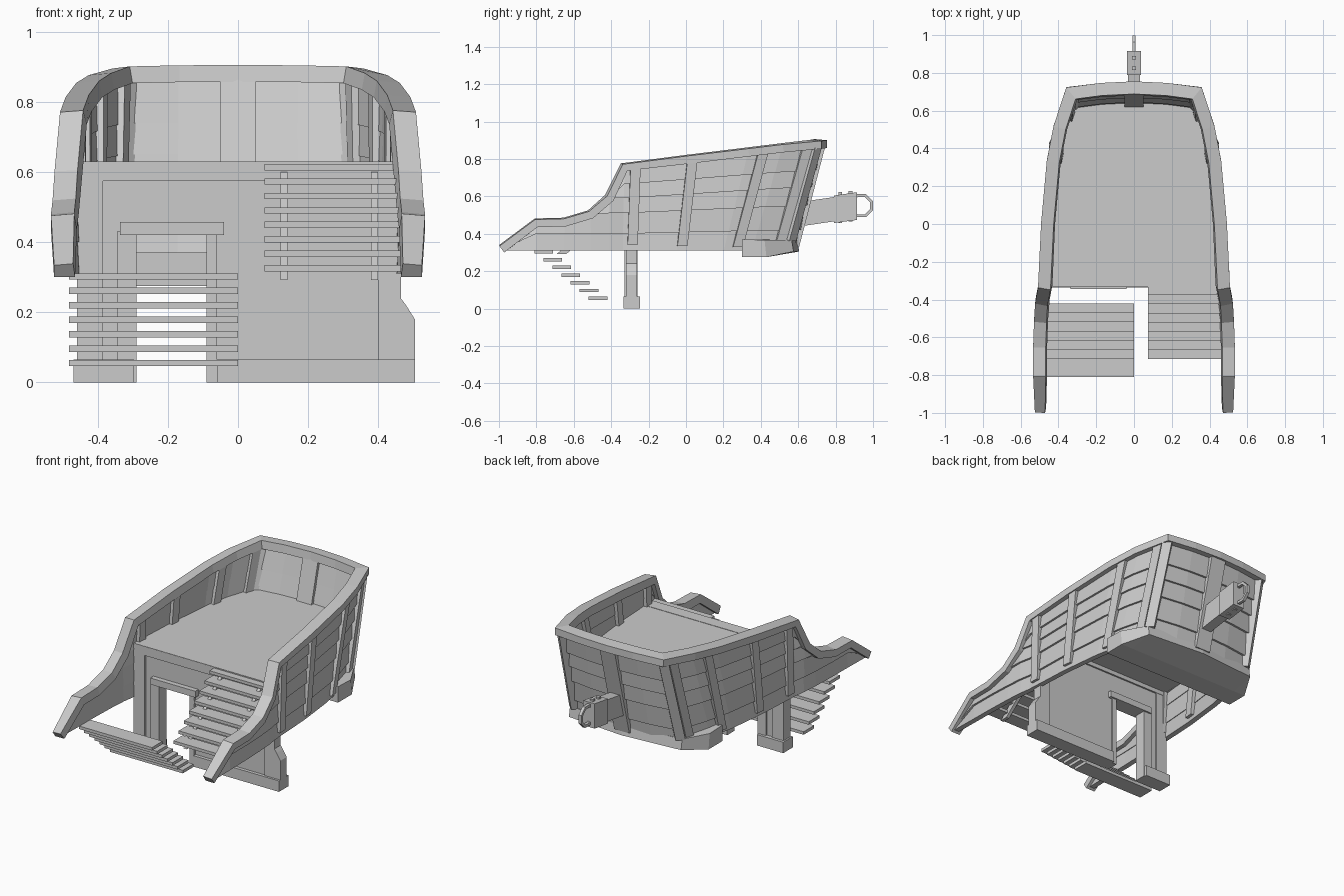
import bpy, bmesh, math
from mathutils import Vector

if "Cube" in bpy.data.objects:
    bpy.data.objects.remove(bpy.data.objects["Cube"])

mat = bpy.data.materials.new("weathered grey")
mat.diffuse_color = (0.6, 0.6, 0.6, 1)
mat.use_nodes = True
mat.node_tree.nodes["Principled BSDF"].inputs["Base Color"].default_value = mat.diffuse_color


def finish(name, bm):
    bmesh.ops.recalc_face_normals(bm, faces=bm.faces)
    me = bpy.data.meshes.new(name)
    bm.to_mesh(me)
    bm.free()
    me.materials.append(mat)
    ob = bpy.data.objects.new(name, me)
    bpy.context.collection.objects.link(ob)
    return ob


def loft(name, rings, closed=False):
    """Skin a row of equal cross-sections, capped at the ends."""
    bm = bmesh.new()
    vs = [[bm.verts.new(p) for p in r] for r in rings]
    k = len(rings[0])
    pairs = list(zip(vs, vs[1:])) + ([(vs[-1], vs[0])] if closed else [])
    for a, b in pairs:
        for i in range(k):
            j = (i + 1) % k
            bm.faces.new((a[i], a[j], b[j], b[i]))
    if not closed:
        bm.faces.new(vs[0])
        bm.faces.new(vs[-1])
    return finish(name, bm)


def box(name, x, y, z):
    return loft(name, [[(a, y[0], z[0]), (a, y[1], z[0]), (a, y[1], z[1]), (a, y[0], z[1])] for a in x])


def prism_xz(name, pts, y0, y1):
    return loft(name, [[(x, y, z) for x, z in pts] for y in (y0, y1)])


def prism_yz(name, pts, x0, x1):
    return loft(name, [[(x, y, z) for y, z in pts] for x in (x0, x1)])


# Hull stations from the low front tip to the stern centre: x, y, z at the rim, then x, y at the foot
BASE = 0.31
half = [(0.495, -0.985, 0.318, 0.495, -0.965), (0.497, -0.8, 0.457, 0.492, -0.8),
        (0.497, -0.65, 0.46, 0.49, -0.65), (0.492, -0.51, 0.502, 0.485, -0.51),
        (0.485, -0.41, 0.59, 0.478, -0.41), (0.47, -0.33, 0.755, 0.468, -0.34),
        (0.455, 0.0, 0.795, 0.453, -0.05), (0.425, 0.33, 0.835, 0.425, 0.2),
        (0.39, 0.51, 0.857, 0.395, 0.35), (0.33, 0.69, 0.876, 0.345, 0.535),
        (0.17, 0.71, 0.879, 0.175, 0.56)]
centre = (0.0, 0.718, 0.88, 0.0, 0.57)
stations = half + [centre] + [(-a, b, c, -d, e) for a, b, c, d, e in reversed(half)]
N = len(stations)


def rim(i):
    return Vector(stations[i][:3])


def wall(t, z):
    i = min(int(t), N - 2)
    s = [a + (b - a) * (t - i) for a, b in zip(stations[i], stations[i + 1])]
    f = min(max((z - BASE) / max(s[2] - BASE, 0.01), 0), 1)
    return Vector((s[3] + (s[0] - s[3]) * f, s[4] + (s[1] - s[4]) * f, z))


def outward(i):
    """Horizontal mitred normal at a station."""
    dirs = []
    for a, b in ((i - 1, i), (i, i + 1)):
        if a >= 0 and b < N:
            d = rim(b) - rim(a)
            dirs.append(Vector((d.y, -d.x, 0)).normalized())
    n = sum(dirs, Vector()).normalized()
    return n / max(n.dot(dirs[0]), 0.6)


# Lapped planks of the bulwark
low = [0.31, 0.40, 0.51, 0.59, 0.665, 0.76]
high = [0.31, 0.42, 0.55, 0.65, 0.74, 0.88]
for k in range(5):
    rings = []
    for i in range(N):
        y, top = stations[i][1], stations[i][2]
        f = min(max((y + 0.33) / 1.02, 0), 1)
        z0, z1 = [min(low[q] + (high[q] - low[q]) * f, top) for q in (k, k + 1)]
        n = outward(i)
        a, b = wall(i, z0), wall(i, z1)
        rings.append([a - n * 0.014, a + n * 0.018, b + n * 0.006, b - n * 0.010])
    loft("hull_plank", rings)

# Heavy rail capping the bulwark
rings = []
for i in range(N):
    n = outward(i)
    t = Vector()
    for a, b in ((i - 1, i), (i, i + 1)):
        if a >= 0 and b < N:
            t += (rim(b) - rim(a)).normalized()
    up = n.normalized().cross(t.normalized())
    up = up if up.z > 0 else -up
    w = 0.03 if i in (0, N - 1) else 0.037
    p = rim(i)
    rings.append([p - n * w - up * 0.022, p + n * w - up * 0.022,
                  p + n * w + up * 0.02, p - n * w * 0.8 + up * 0.026])
loft("rail", rings)


# Upright ribs that clasp the planks inside and out
def rib(t, z0, z1, w=0.027):
    rings = []
    for z in (z0, z1):
        p = wall(t, z)
        d = (wall(t + 0.05, z) - wall(t - 0.05, z)).normalized()
        n = Vector((d.y, -d.x, 0))
        rings.append([p - d * w - n * 0.032, p + d * w - n * 0.032,
                      p + d * w + n * 0.03, p - d * w + n * 0.03])
    loft("rib", rings)


for t, z0, z1 in ((5.18, 0.34, 0.745), (6.1, 0.335, 0.79), (7.45, 0.33, 0.835), (8.75, 0.33, 0.86), (9.0, 0.36, 0.865)):
    rib(t, z0, z1)
    rib(N - 1 - t, z0, z1)
rib(11, 0.33, 0.87, 0.05)

# Upper deck fitted inside the bulwark
edge = [wall(i, 0.6) for i in range(5, N - 5)]
loft("deck", [[(p.x, p.y, z) for p in edge] for z in (0.6, 0.628)])

# Stern sole under the hull
sole = []
for x in (-0.45, -0.37, 0.0, 0.37, 0.45):
    e = {0.45: 0.43, 0.37: 0.575}.get(abs(x), 0.605)
    zb = 0.275 if abs(x) > 0.4 else 0.305
    sole.append([(x, 0.30, 0.275), (x, min(e, 0.43), 0.275), (x, e, zb), (x, e - 0.01, 0.366), (x, 0.30, 0.37)])
loft("stern_sole", sole)

# Front bulkhead with a doorway, posts, lintel and footings
prism_xz("bulkhead", [(-0.06, 0), (0.495, 0), (0.495, 0.18), (0.475, 0.215), (0.463, 0.24),
                      (0.463, 0.61), (-0.06, 0.61)], -0.315, -0.27)
prism_xz("bulkhead_end", [(0.40, 0), (0.505, 0), (0.505, 0.18), (0.48, 0.22), (0.465, 0.24),
                          (0.465, 0.6), (0.40, 0.6)], -0.322, -0.262)
box("bulkhead_left", (-0.44, -0.29), (-0.315, -0.27), (0, 0.61))
box("bulkhead_over_door", (-0.30, -0.05), (-0.315, -0.27), (0.43, 0.61))
box("corner_post", (-0.46, -0.385), (-0.33, -0.262), (0, 0.6))
box("door_post", (-0.345, -0.29), (-0.33, -0.26), (0, 0.43))
box("door_post", (-0.09, -0.06), (-0.33, -0.26), (0, 0.43))
box("door_lintel", (-0.337, -0.04), (-0.345, -0.25), (0.42, 0.458))
box("deck_beam", (-0.45, 0.45), (-0.333, -0.26), (0.575, 0.63))
box("footing", (-0.06, 0.505), (-0.335, -0.245), (0, 0.065))
box("footing", (-0.47, -0.297), (-0.335, -0.245), (0, 0.065))

# Lower stair, dropping back towards the doorway
for i in range(7):
    y, z = -0.52 - i * 0.0485, 0.055 + i * 0.0412
    box("lower_tread", (-0.482, 0.0), (y, y + 0.1), (z - 0.009, z + 0.009))

# Upper stair, rising to the deck, with two stringers
for i in range(8):
    y, z = -0.715 + i * 0.0485, 0.326 + i * 0.0412
    box("upper_tread", (0.075, 0.47), (y, y + 0.085), (z - 0.009, z + 0.009))
for x in (0.132, 0.39):
    prism_yz("stair_stringer", [(-0.69, 0.292), (-0.64, 0.292), (-0.32, 0.565), (-0.32, 0.6), (-0.35, 0.6)],
             x - 0.01, x + 0.01)

# Stern boom with its strap, bolts and octagonal ring
prism_yz("stern_boom", [(0.58, 0.435), (0.90, 0.482), (0.90, 0.612), (0.58, 0.565)], -0.032, 0.032)
prism_yz("boom_strap", [(0.79, 0.457), (0.915, 0.474), (0.915, 0.622), (0.79, 0.604)], -0.038, 0.038)
for y in (0.825, 0.88):
    for z in (0.462 + (y - 0.79) * 0.14, 0.607 + (y - 0.79) * 0.14):
        box("strap_bolt", (-0.01, 0.01), (y - 0.01, y + 0.01), (z - 0.01, z + 0.01))
rings = []
for i in range(8):
    a = math.tau * (i + 0.5) / 8
    rings.append([(x, 0.937 + r * math.cos(a), 0.55 + r * math.sin(a))
                  for x, r in ((-0.009, 0.05), (0.009, 0.05), (0.009, 0.067), (-0.009, 0.067))])
loft("mooring_ring", rings, closed=True)
